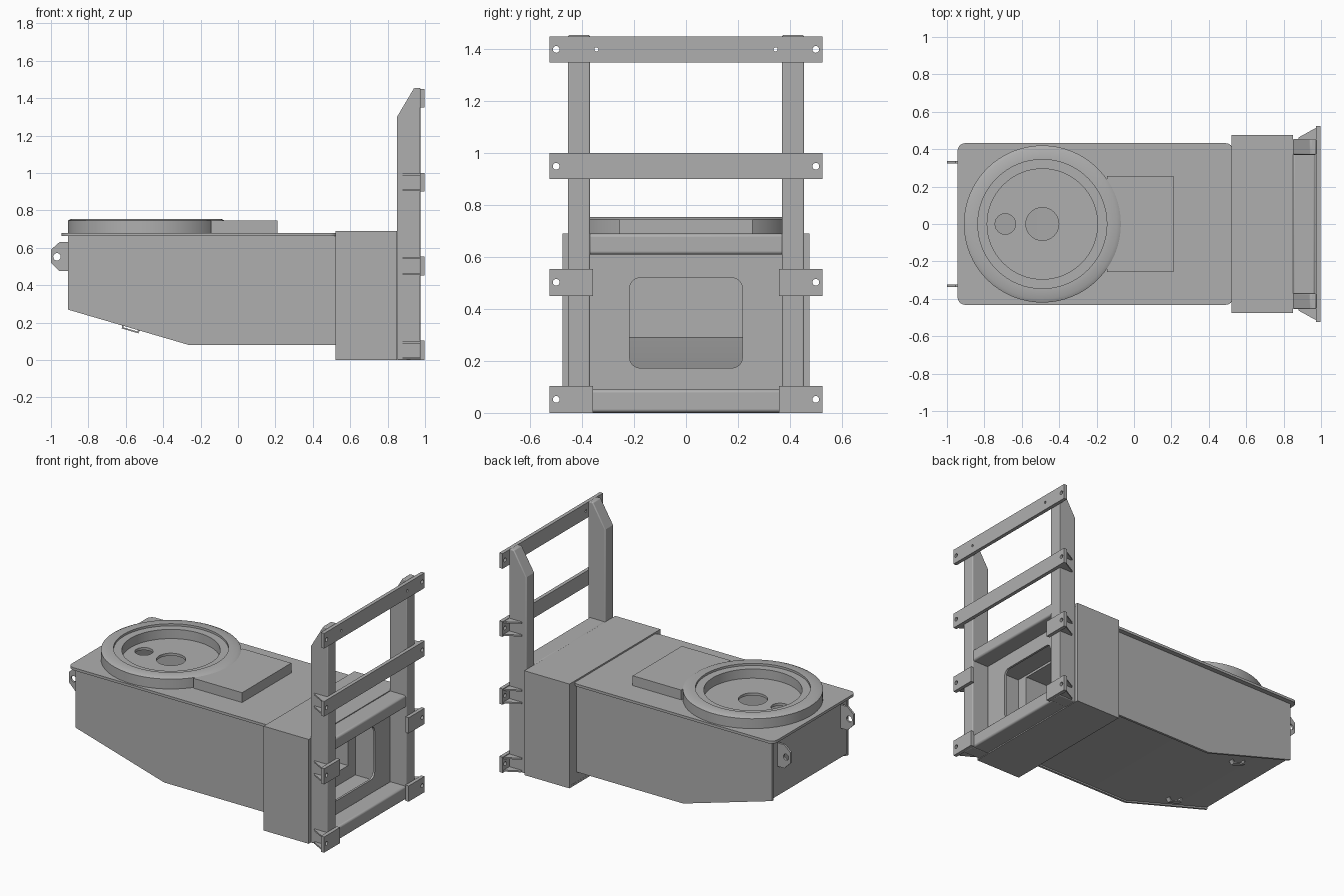
import bpy, bmesh, math
from mathutils import Matrix, Vector

if "Cube" in bpy.data.objects:
    bpy.data.objects.remove(bpy.data.objects["Cube"])

COLOUR = (0.43, 0.43, 0.43, 1)
steel = bpy.data.materials.new("steel_grey")
steel.use_nodes = True
steel.diffuse_color = COLOUR
steel.node_tree.nodes["Principled BSDF"].inputs["Base Color"].default_value = COLOUR

# Which world axes a flat outline (u, v) and its thickness w run along
AXES = {"xy": (0, 1, 2), "xz": (0, 2, 1), "yz": (1, 2, 0)}


def finish(name, bm, bevel=0):
    bmesh.ops.remove_doubles(bm, verts=bm.verts, dist=0.0001)
    bmesh.ops.recalc_face_normals(bm, faces=bm.faces)
    mesh = bpy.data.meshes.new(name)
    bm.to_mesh(mesh)
    bm.free()
    mesh.materials.clear()
    mesh.materials.append(steel)
    mesh.shade_smooth()
    mesh.set_sharp_from_angle(angle=math.radians(30))
    obj = bpy.data.objects.new(name, mesh)
    bpy.context.collection.objects.link(obj)
    if bevel:
        mod = obj.modifiers.new("soft_edges", "BEVEL")
        mod.width, mod.segments = bevel, 3
        mod.limit_method, mod.angle_limit = "ANGLE", math.radians(40)
    return obj


def rect(u0, u1, v0, v1):
    return [(u0, v0), (u1, v0), (u1, v1), (u0, v1)]


def circle(u, v, r, n=24):
    return [(u + r * math.cos(math.tau * i / n), v + r * math.sin(math.tau * i / n)) for i in range(n)]


def round_rect(u0, u1, v0, v1, r, n=6):
    pts = []
    corners = [(u1 - r, v1 - r), (u0 + r, v1 - r), (u0 + r, v0 + r), (u1 - r, v0 + r)]
    for k, (cu, cv) in enumerate(corners):
        for i in range(n + 1):
            a = math.pi / 2 * (k + i / n)
            pts.append((cu + r * math.cos(a), cv + r * math.sin(a)))
    return pts


def plate(name, plane, w0, w1, outline, holes=(), bevel=0):
    """Extrude a flat outline with holes from w0 to w1 along the plane's normal."""
    curve = bpy.data.curves.new(name, "CURVE")
    curve.dimensions, curve.fill_mode = "2D", "BOTH"
    curve.extrude = abs(w1 - w0) / 2
    for pts in [outline, *holes]:
        spline = curve.splines.new("POLY")
        spline.points.add(len(pts) - 1)
        for p, (u, v) in zip(spline.points, pts):
            p.co = (u, v, 0, 1)
        spline.use_cyclic_u = True
    temp = bpy.data.objects.new(name + "_outline", curve)
    bpy.context.collection.objects.link(temp)
    mesh = bpy.data.meshes.new_from_object(temp.evaluated_get(bpy.context.evaluated_depsgraph_get()))
    bm = bmesh.new()
    bm.from_mesh(mesh)
    bpy.data.objects.remove(temp)
    bpy.data.curves.remove(curve)
    bpy.data.meshes.remove(mesh)
    for vert in bm.verts:
        co = Vector()
        for axis, value in zip(AXES[plane], (vert.co.x, vert.co.y, vert.co.z + (w0 + w1) / 2)):
            co[axis] = value
        vert.co = co
    return finish(name, bm, bevel)


def lathe(name, profile, cx, cy, n=64):
    """Turn a closed (radius, height) profile about a vertical axis."""
    bm = bmesh.new()
    rings = [[bm.verts.new((cx + r * math.cos(math.tau * i / n), cy + r * math.sin(math.tau * i / n), z))
              for r, z in profile] for i in range(n)]
    for i in range(n):
        a, b = rings[i], rings[(i + 1) % n]
        for j in range(len(profile)):
            k = (j + 1) % len(profile)
            bm.faces.new((a[j], b[j], b[k], a[k]))
    return finish(name, bm)


T = 0.015  # sheet thickness

# Hollow tapered body
side = [(-0.91, 0.27), (-0.26, 0.08), (0.52, 0.08), (0.52, 0.667), (-0.91, 0.667)]
floor = [(-0.905, 0.28), (-0.26, 0.09), (0.53, 0.09), (0.53, 0.105), (-0.26, 0.105), (-0.905, 0.295)]
plate("body_floor", "xz", -0.39, 0.39, floor)
plate("body_end", "yz", -0.905, -0.89, rect(-0.39, 0.39, 0.28, 0.667))

# Top plate with the two openings inside the ring
ring_x = -0.49
plate("top_plate", "xy", 0.663, 0.68, round_rect(-0.943, 0.53, -0.432, 0.432, 0.04),
      [circle(ring_x, 0, 0.088, 32), circle(-0.688, 0, 0.055)])

# Stepped ring and the low box beside it
lathe("top_ring", [(0.42, 0.675), (0.42, 0.745), (0.4, 0.755), (0.345, 0.755),
                   (0.345, 0.741), (0.295, 0.741), (0.295, 0.675)], ring_x, 0)
plate("top_box", "xy", 0.675, 0.745, rect(-0.145, 0.21, -0.257, 0.257))

# Collar box with a window in its outer end
plate("collar_top", "xy", 0.69 - T, 0.69, rect(0.52, 0.85, -0.475, 0.475))
plate("collar_bottom", "xy", 0, T, rect(0.52, 0.85, -0.475, 0.475))
plate("collar_end", "yz", 0.85 - T, 0.849, rect(-0.474, 0.474, 0.001, 0.689),
      [round_rect(-0.217, 0.217, 0.173, 0.52, 0.04)])
plate("collar_inner_end", "yz", 0.521, 0.521 + T, rect(-0.474, 0.474, 0.001, 0.689),
      [rect(-0.385, 0.385, 0.105, 0.66)])

# Cross beams between the posts
for name, z0, z1 in (("lower_beam", 0.002, 0.09), ("upper_beam", 0.61, 0.69)):
    plate(name, "xz", -0.38, 0.38, rect(0.848, 0.97, z0, z1), bevel=0.012)

# Long mounting bars
for name, z, holes in (("top_bar", 1.4, [(0.5, 0.013), (0.345, 0.008)]), ("middle_bar", 0.95, [(0.5, 0.013)])):
    cuts = [circle(s * y, z, r, 16) for y, r in holes for s in (-1, 1)]
    plate(name, "yz", 0.974, 0.998, rect(-0.525, 0.525, z - 0.05, z + 0.05), cuts)

# Parts repeated on both sides
post = [(0.85, 0), (0.975, 0), (0.975, 1.455), (0.942, 1.455), (0.85, 1.3)]
lug = [(-0.9, 0.475), (-0.955, 0.475), (-1, 0.52), (-1, 0.59), (-0.955, 0.63), (-0.9, 0.63)]
slope = Vector((-0.65, 0.19)).normalized()
down = Vector((slope.y, slope.x)) * -1
down = Vector((-slope.y, slope.x))
if down.y > 0:
    down = -down
for s, tag in ((1, "left"), (-1, "right")):
    def y_range(a, b):
        return sorted((s * a, s * b))

    plate("body_side_" + tag, "xz", *y_range(0.385, 0.4), side)
    plate("collar_side_" + tag, "xz", *y_range(0.475 - T, 0.475), rect(0.52, 0.85, 0, 0.69))
    plate("post_" + tag, "xz", *y_range(0.37, 0.455), post, bevel=0.006)
    plate("lifting_lug_" + tag, "xz", *y_range(0.323, 0.337), lug, [circle(-0.968, 0.552, 0.02, 16)])

    # Short mounting plates
    for level, z in (("lower", 0.052), ("upper", 0.503)):
        plate(f"{level}_mount_{tag}", "yz", 0.974, 0.998,
              rect(*y_range(0.358, 0.525), z - 0.052, z + 0.052), [circle(s * 0.5, z, 0.013, 16)])

    # Triangular gussets behind the mounts
    for level, z in (("lower", 0.052), ("upper", 0.503), ("middle", 0.95)):
        for end, dz in (("bottom", -0.042), ("top", 0.042)):
            tri = [(0.88, s * 0.45), (0.88, s * 0.463), (0.975, s * 0.515), (0.975, s * 0.45)]
            plate(f"{level}_gusset_{end}_{tag}", "xy", z + dz - 0.005, z + dz + 0.005, tri)

    # Small staple handle under the sloping floor
    start = Vector((-0.52, 0.16))
    path = [(0, -0.01), (0.008, 0.02), (0.1, 0.02), (0.108, -0.01), (0.098, -0.01), (0.092, 0.012),
            (0.016, 0.012), (0.01, -0.01)]
    plate("floor_handle_" + tag, "xz", *y_range(0.285, 0.315),
          [tuple(start + slope * a + down * b) for a, b in path])
